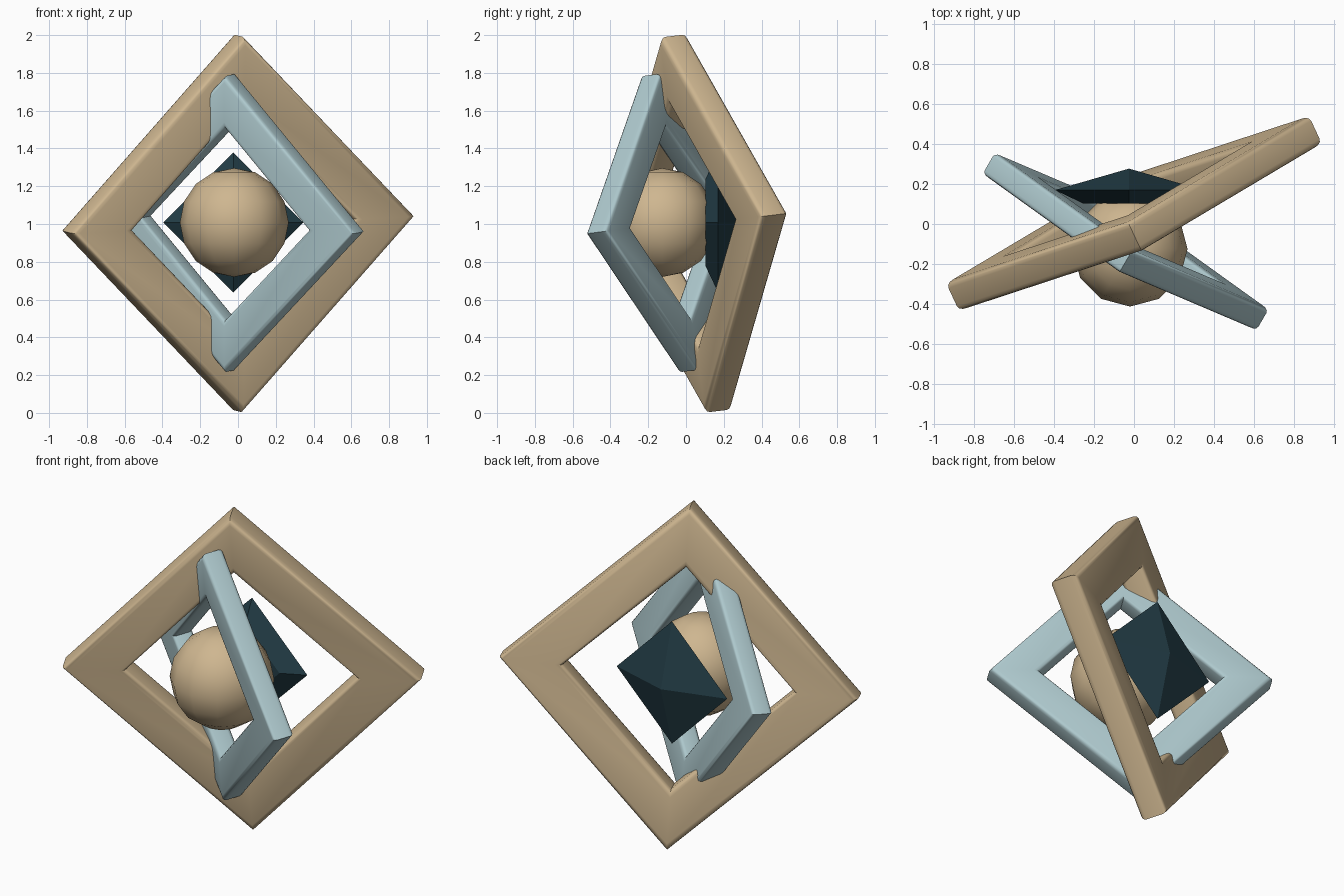
import bpy, bmesh, math
from mathutils import Vector, Matrix

if "Cube" in bpy.data.objects:
    bpy.data.objects.remove(bpy.data.objects["Cube"])


def material(name, rgb):
    m = bpy.data.materials.new(name)
    m.diffuse_color = (*rgb, 1)
    m.use_nodes = True
    m.node_tree.nodes["Principled BSDF"].inputs["Base Color"].default_value = m.diffuse_color
    return m


TAN = material("warm tan", (0.62, 0.47, 0.28))
BLUE = material("pale blue", (0.42, 0.58, 0.61))
DARK = material("dark teal", (0.016, 0.045, 0.060))


def finish(name, bm, mat, angle=None):
    bmesh.ops.recalc_face_normals(bm, faces=bm.faces)
    me = bpy.data.meshes.new(name)
    bm.to_mesh(me)
    bm.free()
    me.materials.append(mat)
    ob = bpy.data.objects.new(name, me)
    bpy.context.collection.objects.link(ob)
    if angle:
        bpy.context.view_layer.objects.active = ob
        ob.select_set(True)
        bpy.ops.object.shade_smooth_by_angle(angle=math.radians(angle))
        ob.select_set(False)
    return ob


def frame(name, mat, centre, right, up, radius, width, thick, bevel):
    """Mitred square frame standing on a corner, rounded-rectangle section."""
    # section points: (distance in from the outer side, height across the thickness)
    section = []
    w, t = width / 2 - bevel, thick / 2 - bevel
    for cx, cy, start in ((w, t, 0), (-w, t, 90), (-w, -t, 180), (w, -t, 270)):
        for k in range(4):
            a = math.radians(start + 30 * k)
            section.append((cx + bevel * math.cos(a), cy + bevel * math.sin(a)))
    u = Vector(right).normalized()
    v = Vector(up)
    v = (v - u * v.dot(u)).normalized()
    n = u.cross(v)
    c = Vector(centre)
    bm = bmesh.new()
    rings = []
    for d in (u, v, -u, -v):
        rings.append([bm.verts.new(c + d * (radius + (p - width / 2) * math.sqrt(2)) + n * h)
                      for p, h in section])
    m = len(section)
    for i in range(4):
        a, b = rings[i], rings[(i + 1) % 4]
        for j in range(m):
            k = (j + 1) % m
            bm.faces.new((a[j], b[j], b[k], a[k]))
    return finish(name, bm, mat, 35)


# two interlocking frames
frame("large_frame", TAN, (0, 0.053, 1.003), (0.90, 0.415, 0.045), (0, -0.12, 0.99),
      1.0, 0.25, 0.16, 0.03)
frame("small_frame", BLUE, (-0.042, -0.088, 1.005), (0.682, -0.39, -0.05), (0, -0.10, 0.785),
      0.79, 0.197, 0.127, 0.024)

# core ball
bm = bmesh.new()
bmesh.ops.create_uvsphere(bm, u_segments=12, v_segments=8, radius=0.288)
bmesh.ops.translate(bm, verts=bm.verts, vec=(-0.02, -0.125, 1.008))
finish("core_ball", bm, TAN, 50)

# four-sided gem behind the ball: flat front, wide waist, pointed back
bm = bmesh.new()
loops = []
for r, y in ((0.23, 0.103), (0.37, 0.17)):
    loops.append([bm.verts.new((-0.025 + r * math.cos(i * math.pi / 2), y,
                                1.008 + r * math.sin(i * math.pi / 2))) for i in range(4)])
tip = bm.verts.new((-0.025, 0.277, 1.008))
bm.faces.new(loops[0])
for i in range(4):
    j = (i + 1) % 4
    bm.faces.new((loops[0][i], loops[0][j], loops[1][j], loops[1][i]))
    bm.faces.new((loops[1][i], loops[1][j], tip))
finish("back_gem", bm, DARK)
